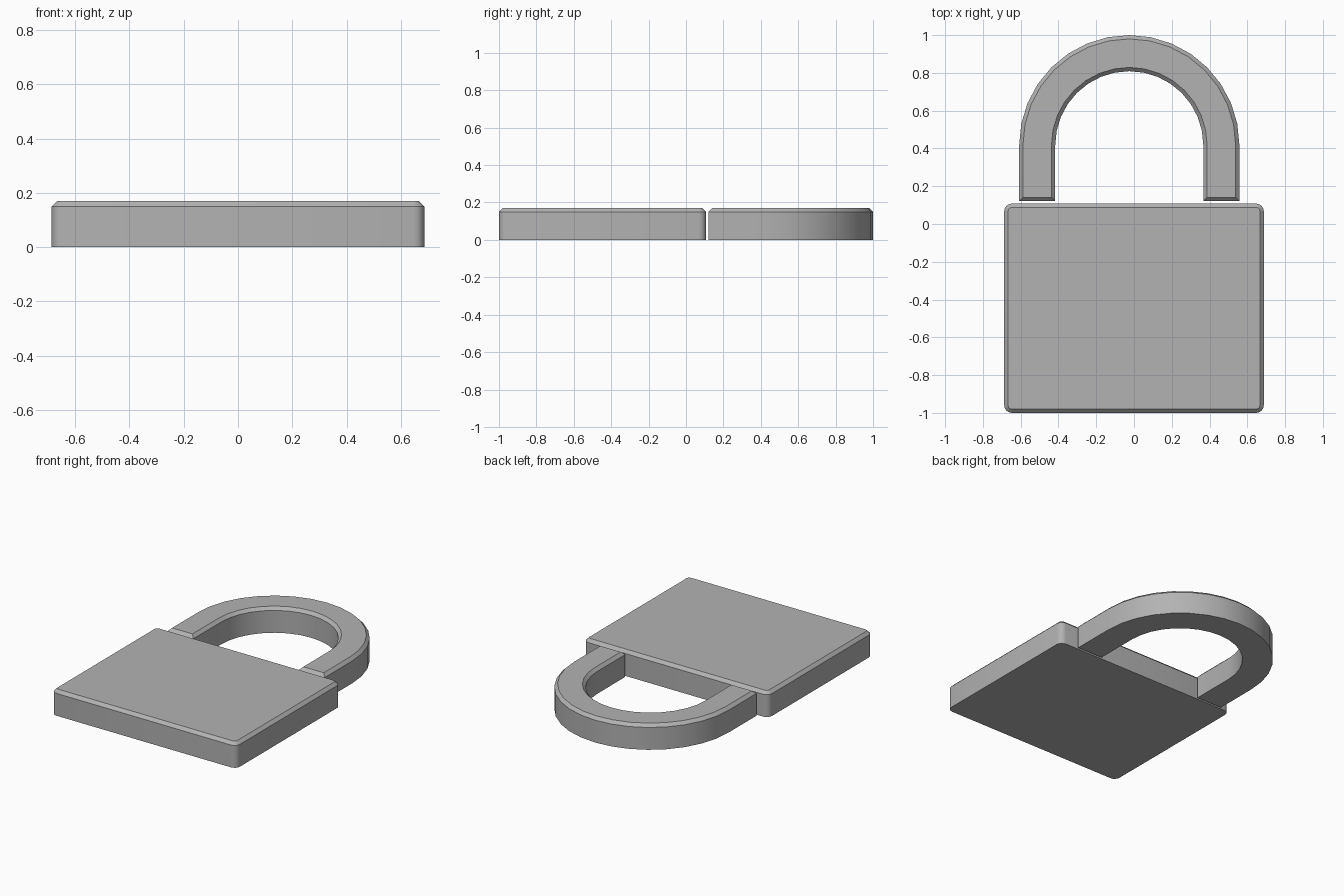
import bpy, bmesh
from math import sin, cos, pi, radians

if "Cube" in bpy.data.objects:
    bpy.data.objects.remove(bpy.data.objects["Cube"])

HEIGHT, CHAMFER = 0.17, 0.02

grey = bpy.data.materials.new("dark_grey")
grey.diffuse_color = (0.45, 0.45, 0.45, 1)
grey.use_nodes = True
grey.node_tree.nodes["Principled BSDF"].inputs["Base Color"].default_value = grey.diffuse_color


def arc(cx, cy, r, a0, a1, n):
    return [(cx + r * cos(a0 + (a1 - a0) * i / n),
             cy + r * sin(a0 + (a1 - a0) * i / n)) for i in range(n + 1)]


def plate(name, outline):
    """Extrude a counter-clockwise outline and chamfer its top rim."""
    bm = bmesh.new()
    base = bm.faces.new([bm.verts.new((x, y, 0)) for x, y in outline])
    top = bmesh.ops.extrude_face_region(bm, geom=[base], use_keep_orig=True)["geom"]
    verts = [g for g in top if isinstance(g, bmesh.types.BMVert)]
    bmesh.ops.translate(bm, verts=verts, vec=(0, 0, HEIGHT))
    bmesh.ops.recalc_face_normals(bm, faces=bm.faces[:])
    rim = [e for e in bm.edges if all(v.co.z > HEIGHT - 1e-4 for v in e.verts)]
    bmesh.ops.bevel(bm, geom=rim, offset=CHAMFER, segments=1,
                    affect='EDGES', profile=0.5, clamp_overlap=False)
    bmesh.ops.recalc_face_normals(bm, faces=bm.faces[:])
    mesh = bpy.data.meshes.new(name)
    bm.to_mesh(mesh)
    bm.free()
    mesh.materials.append(grey)
    obj = bpy.data.objects.new(name, mesh)
    bpy.context.collection.objects.link(obj)
    bpy.ops.object.select_all(action='DESELECT')
    obj.select_set(True)
    bpy.context.view_layer.objects.active = obj
    bpy.ops.object.shade_smooth_by_angle(angle=radians(30))
    return obj


# Lock body: rectangle with small rounded corners
X, Y0, Y1, R = 0.687, -1.0, 0.108, 0.04
corners = [(X - R, Y1 - R), (-X + R, Y1 - R), (-X + R, Y0 + R), (X - R, Y0 + R)]
body = []
for k, (cx, cy) in enumerate(corners):
    body += arc(cx, cy, R, k * pi / 2, (k + 1) * pi / 2, 4)
plate("lock_body", body)

# Shackle: flat U-shaped bar, slightly left of centre
CX, CY, OUTER, INNER, FOOT = -0.025, 0.417, 0.583, 0.392, 0.121
shackle = [(CX + OUTER, FOOT)] + arc(CX, CY, OUTER, 0, pi, 16)
shackle += [(CX - OUTER, FOOT), (CX - INNER, FOOT)]
shackle += arc(CX, CY, INNER, pi, 0, 16) + [(CX + INNER, FOOT)]
plate("shackle", shackle)
